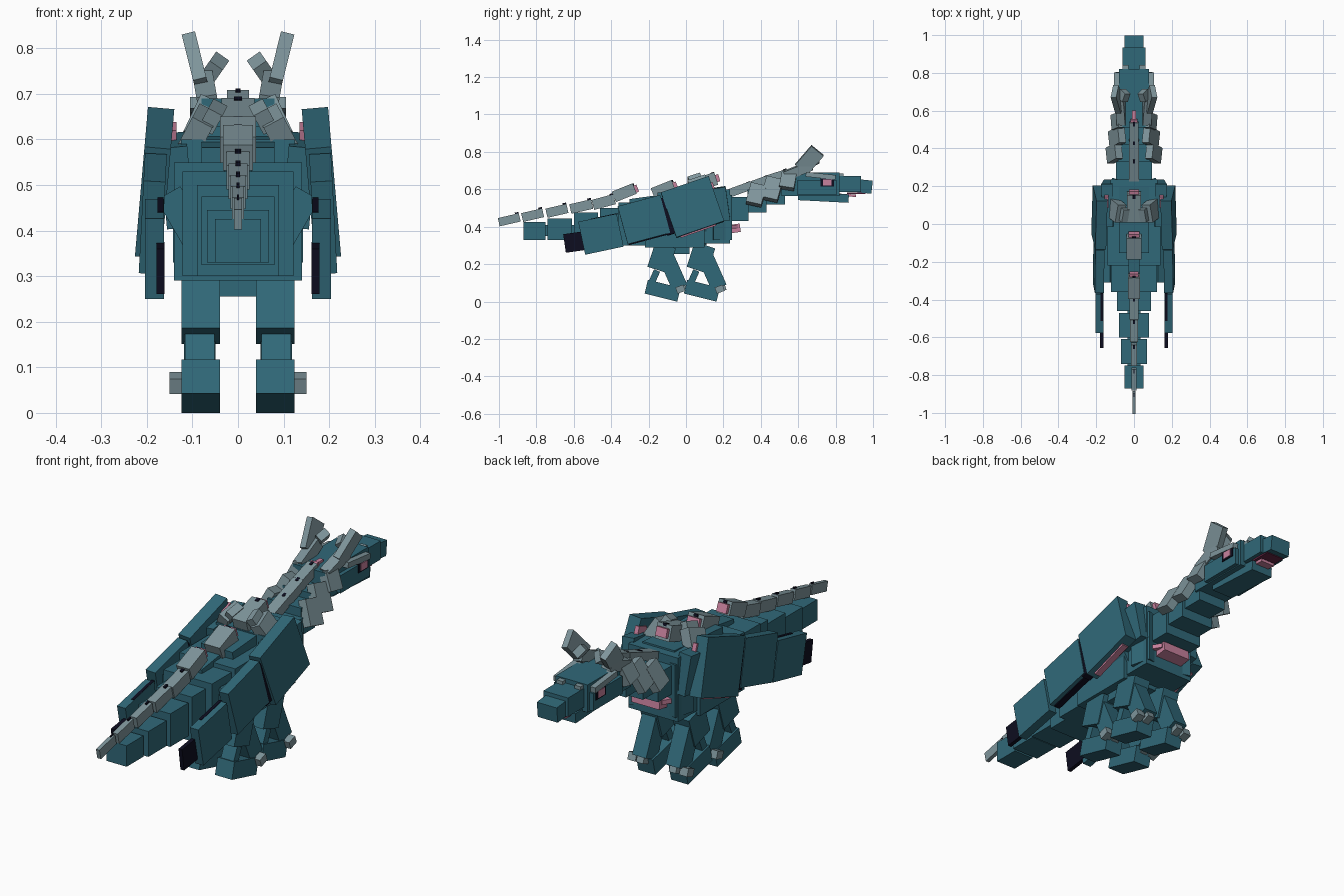
import bpy
from math import radians
from mathutils import Euler


def mat(name, col):
    m = bpy.data.materials.new(name)
    m.diffuse_color = (*col, 1)
    return m


TEAL = mat("teal_hide", (0.03, 0.14, 0.19))
GREY = mat("grey_bone", (0.21, 0.30, 0.33))
PINK = mat("pink_flesh", (0.58, 0.22, 0.34))
DARK = mat("dark_membrane", (0.004, 0.004, 0.014))
MAROON = mat("maroon_mouth", (0.13, 0.02, 0.06))


def box(name, c, s, m=TEAL, rot=(0, 0, 0)):
    """Box with centre, full size and rotation in degrees."""
    bpy.ops.mesh.primitive_cube_add(size=1, location=c)
    o = bpy.context.object
    o.name = name
    o.scale = s
    o.rotation_euler = Euler([radians(a) for a in rot])
    o.data.materials.append(m)
    return o


def pair(name, c, s, m=TEAL, rot=(0, 0, 0)):
    """Same box on both sides of the body."""
    for sx, side in ((1, "right"), (-1, "left")):
        box(f"{name}_{side}", (sx * c[0], c[1], c[2]), s, m,
            (rot[0], sx * rot[1], sx * rot[2]))


def span(name, hw, y0, y1, z0, z1, m=TEAL, rx=0):
    """Centred box given by half width and its y and z ranges."""
    return box(name, (0, (y0 + y1) / 2, (z0 + z1) / 2),
               (2 * hw, y1 - y0, z1 - z0), m, (rx, 0, 0))


# Torso and chest
span("rear_torso", 0.122, -0.36, -0.08, 0.30, 0.53)
span("middle_torso", 0.14, -0.22, 0.10, 0.29, 0.55)
span("chest", 0.125, 0.02, 0.235, 0.31, 0.60)
span("upper_back", 0.08, -0.15, 0.20, 0.50, 0.595, rx=4)
span("belly", 0.10, -0.09, 0.02, 0.255, 0.32)
pair("flank", (0.105, -0.10, 0.40), (0.06, 0.42, 0.19), rot=(0, 30, 0))
pair("shoulder", (0.135, 0.11, 0.51), (0.06, 0.23, 0.18), rot=(8, 5, 0))
pair("chest_side", (0.105, 0.19, 0.45), (0.05, 0.10, 0.24), rot=(0, 0, 15))
box("chest_flesh", (0, 0.255, 0.39), (0.14, 0.07, 0.045), PINK, (8, 0, 0))
pair("chest_tooth", (0.075, 0.25, 0.40), (0.025, 0.05, 0.02), PINK, (0, 0, 30))

# Tail
for i, (hw, y0, y1, z0, z1) in enumerate((
        (0.09, -0.46, -0.34, 0.30, 0.50), (0.08, -0.60, -0.47, 0.325, 0.475),
        (0.068, -0.74, -0.61, 0.33, 0.445), (0.05, -0.87, -0.75, 0.33, 0.425))):
    span(f"tail_segment_{i + 1}", hw, y0, y1, z0, z1)
span("tail_core", 0.035, -0.80, -0.30, 0.35, 0.41)

# Neck
for i, (hw, y0, y1, z0, z1) in enumerate((
        (0.095, 0.22, 0.335, 0.43, 0.56), (0.085, 0.33, 0.43, 0.475, 0.60),
        (0.07, 0.42, 0.53, 0.52, 0.63))):
    span(f"neck_segment_{i + 1}", hw, y0, y1, z0, z1)

# Head
span("head", 0.08, 0.51, 0.82, 0.565, 0.69)
pair("cheek", (0.078, 0.70, 0.61), (0.04, 0.21, 0.08))
span("snout", 0.062, 0.80, 0.935, 0.585, 0.67)
span("nose", 0.05, 0.92, 0.995, 0.58, 0.65, rx=-6)
span("lower_jaw", 0.055, 0.60, 0.87, 0.535, 0.58, rx=-3)
span("tongue", 0.035, 0.80, 0.91, 0.562, 0.575, PINK, -3)
span("palate", 0.045, 0.86, 0.96, 0.576, 0.584, MAROON)
pair("eye_socket", (0.096, 0.755, 0.637), (0.012, 0.07, 0.045), DARK)
pair("eye", (0.10, 0.755, 0.637), (0.010, 0.045, 0.032), PINK)
pair("brow", (0.085, 0.72, 0.672), (0.04, 0.16, 0.025), GREY, (-6, 0, 0))
pair("nostril_horn", (0.045, 0.82, 0.675), (0.03, 0.045, 0.02), GREY)

# Horns
pair("horn_base", (0.07, 0.60, 0.70), (0.045, 0.15, 0.05), GREY, (22, 10, 0))
pair("horn", (0.09, 0.66, 0.757), (0.03, 0.085, 0.135), GREY, (-40, 14, 0))
pair("inner_horn", (0.053, 0.68, 0.755), (0.035, 0.05, 0.05), GREY, (30, -35, 0))

# Neck plates
pair("rear_neck_plate", (0.105, 0.375, 0.57), (0.04, 0.085, 0.115), GREY, (-14, -25, 0))
pair("front_neck_plate", (0.09, 0.46, 0.60), (0.04, 0.09, 0.125), GREY, (-14, -25, 0))
pair("skull_plate", (0.085, 0.545, 0.645), (0.04, 0.08, 0.09), GREY, (-10, -25, 0))

# Spine plates: y, z, half width, length, height, tilt
SPINE = ((-0.945, 0.437, 0.009, 0.115, 0.045, 13), (-0.82, 0.462, 0.013, 0.115, 0.048, 13),
         (-0.69, 0.485, 0.017, 0.115, 0.05, 13), (-0.56, 0.508, 0.021, 0.12, 0.052, 13),
         (-0.44, 0.532, 0.025, 0.12, 0.055, 15), (-0.33, 0.582, 0.033, 0.12, 0.06, 22),
         (-0.12, 0.595, 0.04, 0.12, 0.07, 22), (0.09, 0.635, 0.036, 0.15, 0.07, 18),
         (0.29, 0.60, 0.026, 0.12, 0.045, 20), (0.39, 0.635, 0.026, 0.11, 0.045, 20),
         (0.49, 0.67, 0.024, 0.11, 0.045, 18))
for i, (y, z, hw, ln, h, t) in enumerate(SPINE):
    box(f"spine_plate_{i + 1}", (0, y, z), (2 * hw, ln, h), GREY, (t, 0, 0))
    box(f"spine_spot_{i + 1}", (0, y + ln * 0.35, z + h / 2 + ln * 0.1),
        (hw * 0.5, 0.02, 0.012), DARK, (t, 0, 0))
    if i > 4:
        box(f"spine_flesh_{i + 1}", (0, y + ln * 0.52, z + h * 0.35),
            (hw * 1.5, 0.02, 0.04), PINK, (t, 0, 0))
span("spine_ridge", 0.03, -0.30, 0.02, 0.50, 0.57, rx=8)
span("crown_flesh", 0.01, 0.52, 0.60, 0.68, 0.70, PINK)
pair("back_spike", (0.09, 0.07, 0.615), (0.05, 0.10, 0.09), GREY, (20, -28, 0))
pair("upper_back_spike", (0.055, 0.05, 0.65), (0.035, 0.07, 0.05), GREY, (20, -28, 0))

# Folded wings
pair("wing_shoulder", (0.183, 0.035, 0.505), (0.058, 0.27, 0.255), rot=(19, -5, 0))
pair("wing_middle", (0.187, -0.225, 0.437), (0.048, 0.235, 0.21), rot=(15, -3, 0))
pair("wing_outer", (0.183, -0.455, 0.36), (0.042, 0.21, 0.18), rot=(12, 0, 0))
pair("wing_tip", (0.17, -0.595, 0.318), (0.018, 0.11, 0.10), DARK, (8, 0, 0))
pair("wing_fold", (0.185, -0.105, 0.455), (0.044, 0.05, 0.20), DARK, (18, -3, 0))
pair("outer_wing_slit", (0.17, -0.44, 0.453), (0.014, 0.15, 0.008), DARK, (12, 0, 0))
pair("middle_wing_lining", (0.183, -0.20, 0.337), (0.03, 0.22, 0.014), DARK, (15, 0, 0))
pair("shoulder_wing_lining", (0.185, 0.065, 0.38), (0.03, 0.20, 0.014), PINK, (19, 0, 0))
pair("wing_joint_flesh", (0.145, 0.12, 0.61), (0.02, 0.06, 0.04), PINK, (19, 0, 0))

# Legs, feet and claws
for part, y in (("rear", 0.0), ("front", 0.21)):
    pair(f"{part}_thigh", (0.082, y - 0.13, 0.235), (0.085, 0.115, 0.14), rot=(-18, 0, 0))
    pair(f"{part}_shin", (0.084, y - 0.075, 0.17), (0.07, 0.085, 0.21), rot=(24, 0, 0))
    pair(f"{part}_ankle", (0.084, y - 0.175, 0.12), (0.065, 0.035, 0.10), rot=(-24, 0, 0))
    pair(f"{part}_foot", (0.082, y - 0.125, 0.058), (0.085, 0.18, 0.076), rot=(-14, 0, 0))
    pair(f"{part}_side_claw", (0.13, y - 0.03, 0.066), (0.04, 0.045, 0.035), GREY, (20, 0, 0))
    pair(f"{part}_toe_claw", (0.082, y - 0.025, 0.07), (0.035, 0.055, 0.035), GREY, (20, 0, 0))
